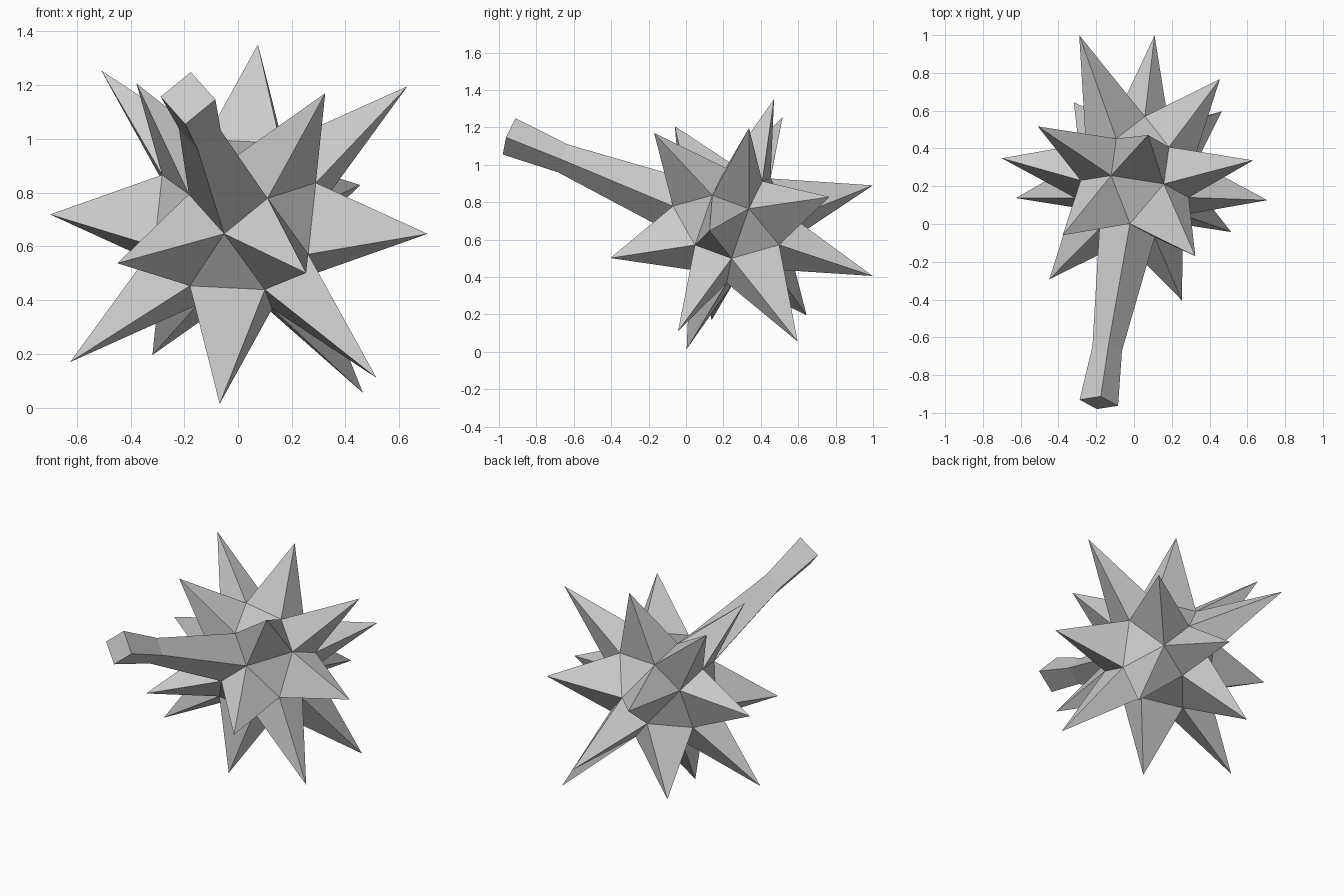
import bpy, bmesh
from itertools import product
from mathutils import Vector

if "Cube" in bpy.data.objects:
    bpy.data.objects.remove(bpy.data.objects["Cube"])

CENTRE = Vector((0.003, 0.237, 0.683))
# Tilted axes of the body; U points along the handle
V = Vector((0.768, 0.122, 0.628)).normalized()
U = V.cross(Vector((-0.616, 0.344, 0.709))).normalized()
W = U.cross(V)
P, Q = 0.105, 0.305            # half width and distance of the square core faces
HANDLE = (1, 0, 0)
LENGTHS = {1: 0.817, 2: 0.712}  # spikes on square faces / on edge faces


def world(k):
    return CENTRE + U * k[0] + V * k[1] + W * k[2]


def finish(name, bm):
    bmesh.ops.recalc_face_normals(bm, faces=bm.faces)
    mesh = bpy.data.meshes.new(name)
    bm.to_mesh(mesh)
    bm.free()
    obj = bpy.data.objects.new(name, mesh)
    bpy.context.collection.objects.link(obj)
    return obj


# Core corners: a cube with wide bevels
corners = []
for s in product((-1, 1), repeat=3):
    for big in range(3):
        corners.append(Vector([s[i] * (Q if i == big else P) for i in range(3)]))


def face_corners(d, n):
    """The n core corners furthest along d, in order around it."""
    d = Vector(d)
    top = sorted(corners, key=lambda c: -c.dot(d))[:n]
    mid = sum(top, Vector()) / n
    x = (top[0] - mid).normalized()
    y = d.normalized().cross(x)
    from math import atan2
    return sorted(top, key=lambda c: atan2((c - mid).dot(y), (c - mid).dot(x)))


# Spiked body: a pyramid on each four-sided face, flat triangles between
bm = bmesh.new()
vert = {tuple(c): bm.verts.new(world(c)) for c in corners}
extra = {(-1, 0, 0): 0.82}
# two edge spikes on the back are longer
long_tips = (Vector((-0.29, 1.0, 0.89)), Vector((0.465, 0.597, 0.055)))
for d in product((-1, 0, 1), repeat=3):
    n = sum(abs(i) for i in d)
    if n == 0 or d == HANDLE:
        continue
    ring = [vert[tuple(c)] for c in face_corners(d, 3 if n == 3 else 4)]
    if n == 3:
        bm.faces.new(ring)
        continue
    tip = world(Vector(d).normalized() * LENGTHS[n])
    for t in long_tips:
        if (tip - t).length < 0.2:
            tip = t
    apex = bm.verts.new(tip)
    for i in range(4):
        bm.faces.new((ring[i], ring[(i + 1) % 4], apex))
finish("spiked_body", bm)

# Handle: square tube that narrows, then flares to the end
bm = bmesh.new()
base = face_corners(HANDLE, 4)
sections = [(world((Q, 0, 0)), P),
            (Vector((-0.142, -0.66, 1.035)), 0.056),
            (Vector((-0.186, -0.946, 1.152)), 0.073)]
rings = []
for mid, half in sections:
    rings.append([bm.verts.new(mid + (V * c[1] + W * c[2]) * (half / P)) for c in base])
for lo, hi in zip(rings, rings[1:]):
    for i in range(4):
        j = (i + 1) % 4
        bm.faces.new((lo[i], lo[j], hi[j], hi[i]))
bm.faces.new(rings[-1])
finish("handle", bm)
